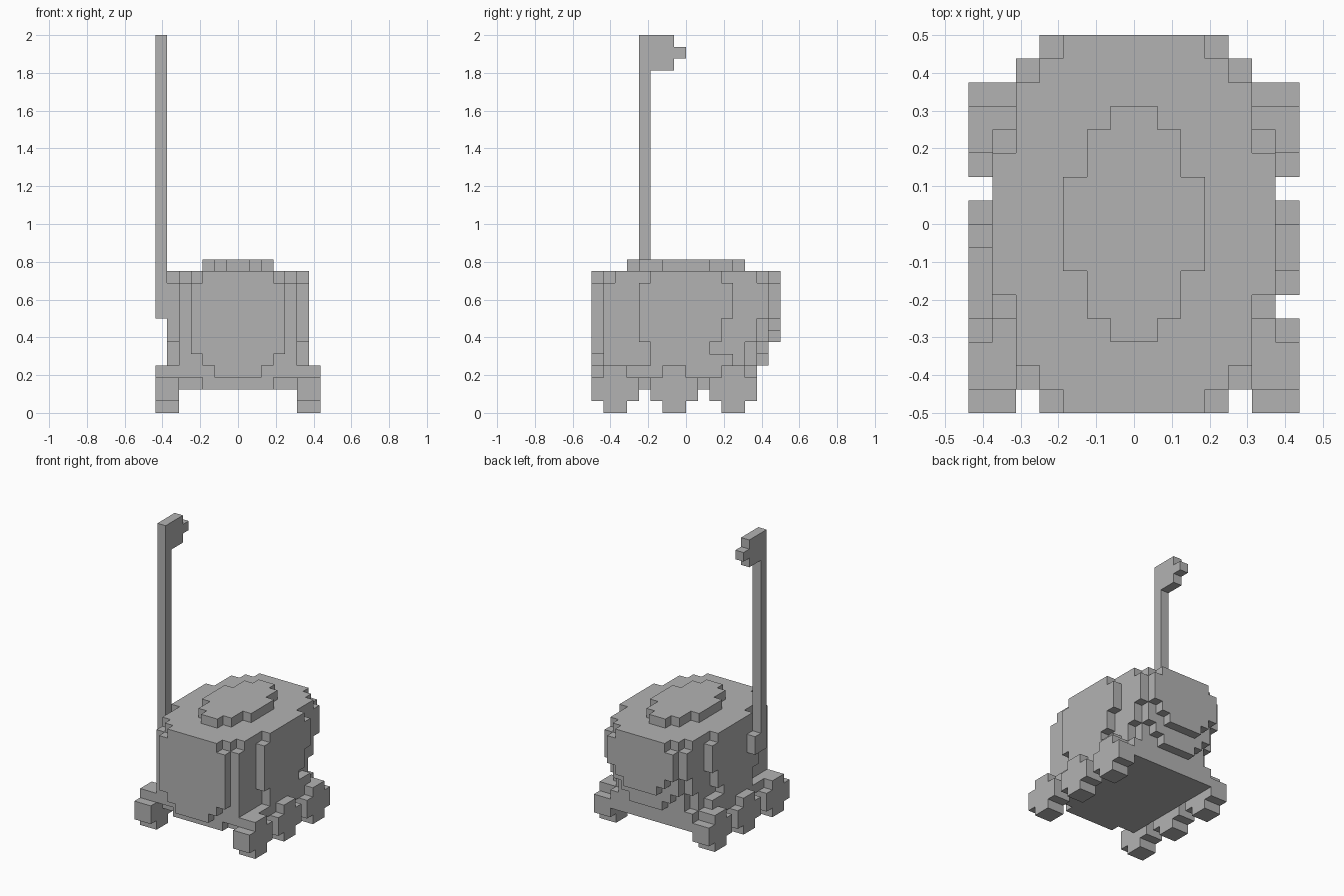
import bpy
import bmesh
from mathutils import Vector

CELL = 1 / 16

default_cube = bpy.data.objects.get("Cube")
if default_cube:
    bpy.data.objects.remove(default_cube, do_unlink=True)

grey = bpy.data.materials.new("plain grey")
grey.use_nodes = True
colour = (0.45, 0.45, 0.45, 1)
grey.diffuse_color = colour
grey.node_tree.nodes["Principled BSDF"].inputs["Base Color"].default_value = colour


def block(x, y, z):
    """Grid cells filling a box, each argument a (low, high) pair."""
    return {(i, j, k) for i in range(*x) for j in range(*y) for k in range(*z)}


def layer(z, start, rows):
    """A symmetric slab made of rows (y end, half width) running to the back."""
    cells = set()
    for end, half in rows:
        cells |= block((-half, half), (start, end), z)
        start = end
    return cells


def build(name, cells):
    """Skin the outside of a set of cells with clean flat faces."""
    bm = bmesh.new()
    for cell in sorted(cells):
        for axis in range(3):
            for side in (0, 1):
                near = list(cell)
                near[axis] += 2 * side - 1
                if tuple(near) in cells:
                    continue
                u, v = (axis + 1) % 3, (axis + 2) % 3
                corners = []
                for du, dv in ((0, 0), (1, 0), (1, 1), (0, 1)):
                    p = Vector(cell)
                    p[axis] += side
                    p[u] += du
                    p[v] += dv
                    corners.append(bm.verts.new(p * CELL))
                bm.faces.new(corners if side else corners[::-1])
    bmesh.ops.remove_doubles(bm, verts=bm.verts[:], dist=CELL / 100)
    bmesh.ops.dissolve_limit(bm, angle_limit=0.01, verts=bm.verts[:], edges=bm.edges[:])
    mesh = bpy.data.meshes.new(name)
    bm.to_mesh(mesh)
    bm.free()
    mesh.materials.append(grey)
    obj = bpy.data.objects.new(name, mesh)
    bpy.context.collection.objects.link(obj)


# Rounded body, tapering under at the back
body = layer((11, 12), -8, [(-7, 3), (-6, 4), (-3, 5), (3, 6), (6, 5), (7, 4), (8, 3)])
body |= layer((8, 11), -8, [(-7, 4), (-4, 5), (4, 6), (7, 5), (8, 4)])
body |= layer((7, 8), -8, [(-7, 4), (-4, 5), (3, 6), (6, 5), (7, 4), (8, 3)])
body |= layer((6, 7), -8, [(-7, 4), (-4, 5), (3, 6), (6, 5), (7, 4), (8, 2)])
body |= layer((5, 6), -8, [(-7, 4), (-3, 5), (2, 6), (5, 5), (6, 4), (7, 3)])
body |= layer((4, 5), -8, [(-7, 3), (-3, 5), (4, 6), (5, 5), (6, 4), (7, 2)])
for side in (-6, 5):
    body |= block((side, side + 1), (-4, -3), (6, 8))
build("body", body)

# Chassis under the body
base = layer((3, 4), -8, [(-7, 2), (-6, 5), (4, 6), (6, 5)])
base |= layer((2, 3), -7, [(-6, 3), (6, 5)])
build("chassis", base)

# Oval lid
build("lid", layer((12, 13), -5, [(-4, 1), (-2, 2), (2, 3), (4, 2), (5, 1)]))

# Three cross-shaped wheels on each side
for side, x in (("right", (-7, -5)), ("left", (5, 7))):
    for place, y in (("front", -6), ("middle", -1), ("rear", 4)):
        wheel = block(x, (y - 2, y + 2), (1, 3)) | block(x, (y - 1, y + 1), (0, 4))
        build(f"{place}_{side}_wheel", wheel)

# Tall mast with its head and bracket
post = (-7, -6)
build("mast", block(post, (-4, -3), (8, 32)))
build("mast_head", block(post, (-3, -1), (29, 32)) | block(post, (-1, 0), (30, 31)))
build("mast_bracket", block(post, (-3, -2), (8, 10)))
